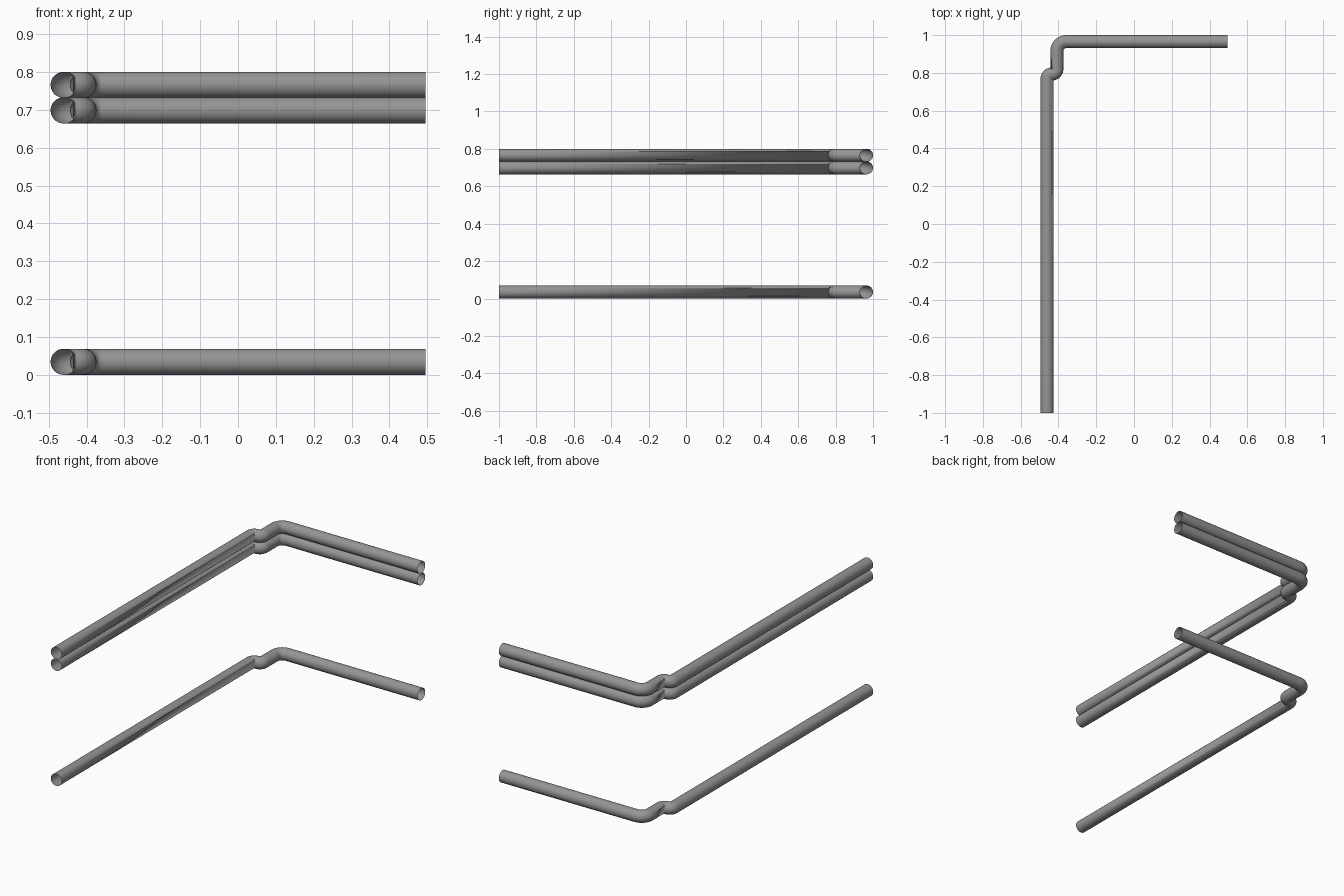
import bpy, bmesh
from math import sin, cos, pi
from mathutils import Vector

if "Cube" in bpy.data.objects:
    bpy.data.objects.remove(bpy.data.objects["Cube"])

RADIUS = 0.0345
SIDES = 32
STEPS = 10

steel = bpy.data.materials.new("grey_steel")
steel.use_nodes = True
GREY = (0.3, 0.3, 0.3, 1)
steel.diffuse_color = GREY
steel.node_tree.nodes["Principled BSDF"].inputs["Base Color"].default_value = GREY


def arc(cx, cy, r, start, end):
    """Points and headings along a quarter bend; clockwise when end < start."""
    turn = 1 if end > start else -1
    out = []
    for i in range(STEPS + 1):
        a = start + (end - start) * i / STEPS
        out.append((Vector((cx + r * cos(a), cy + r * sin(a), 0)),
                    Vector((-sin(a), cos(a), 0)) * turn))
    return out


# Centre line: long run, tight double bend, corner bend, short run
X1, X2, BACK = -0.4605, -0.4085, 1 - RADIUS
JOG, CORNER, JOG_Y = (X2 - X1) / 2, 0.05, 0.768
path = [(Vector((X1, -1, 0)), Vector((0, 1, 0)))]
path += arc(X1 + JOG, JOG_Y, JOG, pi, pi / 2)
path += arc(X1 + JOG, JOG_Y + 2 * JOG, JOG, -pi / 2, 0)[1:]
path += arc(X2 + CORNER, BACK - CORNER, CORNER, pi, pi / 2)
path.append((Vector((0.495, BACK, 0)), Vector((1, 0, 0))))


def make_rail(name, z):
    """Sweep an open-ended round tube along the centre line."""
    bm = bmesh.new()
    up = Vector((0, 0, 1))
    rings = []
    for point, heading in path:
        side = heading.cross(up)
        rings.append([bm.verts.new(point + RADIUS * (side * cos(a) + up * sin(a)))
                      for a in (2 * pi * k / SIDES for k in range(SIDES))])
    for r0, r1 in zip(rings, rings[1:]):
        for k in range(SIDES):
            n = (k + 1) % SIDES
            bm.faces.new((r0[k], r0[n], r1[n], r1[k])).smooth = True
    bm.normal_update()
    first = bm.faces[:][0]
    if first.normal.dot(first.calc_center_median() - path[0][0]) < 0:
        bmesh.ops.reverse_faces(bm, faces=bm.faces[:])
    mesh = bpy.data.meshes.new(name)
    bm.to_mesh(mesh)
    bm.free()
    mesh.materials.append(steel)
    rail = bpy.data.objects.new(name, mesh)
    rail.location.z = z
    bpy.context.collection.objects.link(rail)


for name, z in (("bottom_rail", RADIUS), ("middle_rail", 0.6985), ("top_rail", 0.766)):
    make_rail(name, z)
